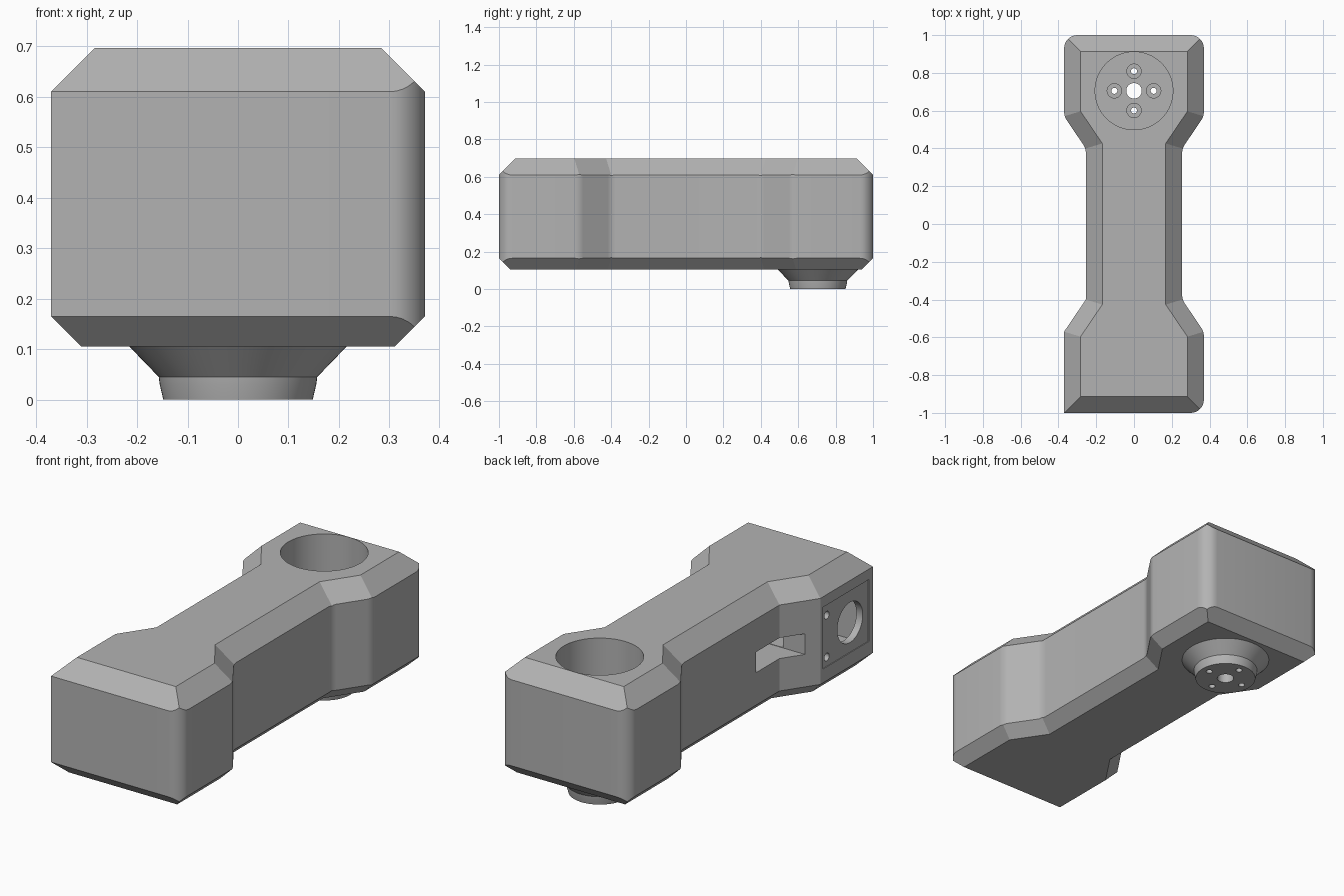
import bpy, bmesh, math
from mathutils import Vector, Matrix

cube = bpy.data.objects.get("Cube")
if cube:
    bpy.data.objects.remove(cube, do_unlink=True)

grey = bpy.data.materials.new("plain_grey")
grey.use_nodes = True
colour = (0.45, 0.45, 0.45, 1)
grey.diffuse_color = colour
grey.node_tree.nodes["Principled BSDF"].inputs["Base Color"].default_value = colour


def make_object(name, bm):
    bmesh.ops.recalc_face_normals(bm, faces=bm.faces)
    mesh = bpy.data.meshes.new(name)
    bm.to_mesh(mesh)
    bm.free()
    mesh.materials.append(grey)
    obj = bpy.data.objects.new(name, mesh)
    bpy.context.collection.objects.link(obj)
    return obj


def box(name, low, high):
    bm = bmesh.new()
    low, high = Vector(low), Vector(high)
    size = Matrix.Diagonal((high - low).to_4d())
    bmesh.ops.create_cube(bm, size=1, matrix=Matrix.Translation((low + high) / 2) @ size)
    return make_object(name, bm)


def cylinder(name, centre, radius, length, axis="Z", segments=48):
    bm = bmesh.new()
    turn = Matrix.Rotation(math.pi / 2, 4, "Y") if axis == "X" else Matrix()
    bmesh.ops.create_cone(bm, cap_ends=True, segments=segments, radius1=radius, radius2=radius,
                          depth=length, matrix=Matrix.Translation(centre) @ turn)
    return make_object(name, bm)


def lathe(name, profile, y, segments=64):
    bm = bmesh.new()
    rings = []
    for r, z in profile:
        rings.append([bm.verts.new((r * math.cos(a), y + r * math.sin(a), z))
                      for a in (2 * math.pi * i / segments for i in range(segments))])
    for a, b in zip(rings, rings[1:]):
        for i in range(segments):
            j = (i + 1) % segments
            bm.faces.new((a[i], a[j], b[j], b[i]))
    bm.faces.new(rings[0])
    bm.faces.new(rings[-1])
    return make_object(name, bm)


def combine(target, other, operation):
    mod = target.modifiers.new(operation.lower(), "BOOLEAN")
    mod.object = other
    mod.operation = operation
    mod.solver = "EXACT"
    bpy.ops.object.select_all(action="DESELECT")
    bpy.context.view_layer.objects.active = target
    target.select_set(True)
    bpy.ops.object.modifier_apply(modifier=mod.name)
    bpy.data.objects.remove(other, do_unlink=True)


# Arm body: dumbbell outline, filleted upright edges, chamfered rims
WIDE, WAIST, Z_LOW, Z_HIGH = 0.37, 0.255, 0.165, 0.61
LOW_CHAMFER, TOP_CHAMFER = 0.06, 0.087
half = [(WIDE, -1, 0.07), (WIDE, -0.57, 0.08), (WAIST, -0.4, 0.08),
        (WAIST, 0.4, 0.08), (WIDE, 0.57, 0.08), (WIDE, 1, 0.07)]
# The motor end of the right side keeps sharp corners
outline = half + [(-x, y, r if y > 0 else 0) for x, y, r in reversed(half)]


def build_arm():
    bm = bmesh.new()
    pts = [Vector((x, y)) for x, y, r in outline]
    n = len(pts)
    corners = []
    for i, p in enumerate(pts):
        e1 = (p - pts[i - 1]).normalized()
        e2 = (pts[(i + 1) % n] - p).normalized()
        n1, n2 = Vector((-e1.y, e1.x)), Vector((-e2.y, e2.x))
        miter = (n1 + n2) / (1 + n1.dot(n2))
        turn = math.atan2(e1.x * e2.y - e1.y * e2.x, e1.dot(e2))
        side = 1 if turn > 0 else -1
        radius = outline[i][2]
        steps = 8 if radius else 0
        high, low = [], []
        for k in range(steps + 1):
            q = p
            if radius:
                direction = Matrix.Rotation(turn * k / steps, 2) @ n1
                q = p + side * radius * (miter - direction)
            gaps = (q - p).dot(n1), (q - p).dot(n2)
            d = min(gaps) if side > 0 else max(gaps)
            high.append(bm.verts.new((q.x, q.y, Z_HIGH + d)))
            low.append(bm.verts.new((q.x, q.y, Z_LOW - d)))
        t, b = p + miter * TOP_CHAMFER, p + miter * LOW_CHAMFER
        corners.append((high, low, bm.verts.new((t.x, t.y, Z_HIGH + TOP_CHAMFER)),
                        bm.verts.new((b.x, b.y, Z_LOW - LOW_CHAMFER))))
    for i, (high, low, top, bottom) in enumerate(corners):
        high2, low2, top2, bottom2 = corners[(i + 1) % n]
        for k in range(len(high) - 1):
            bm.faces.new((low[k], low[k + 1], high[k + 1], high[k]))
            bm.faces.new((high[k], high[k + 1], top))
            bm.faces.new((low[k + 1], low[k], bottom))
        bm.faces.new((low[-1], low2[0], high2[0], high[-1]))
        bm.faces.new((high[-1], high2[0], top2, top))
        bm.faces.new((low2[0], low[-1], bottom, bottom2))
    bm.faces.new([c[2] for c in corners])
    bm.faces.new([c[3] for c in reversed(corners)])
    return make_object("arm_body", bm)


arm = build_arm()

# Output hub below the back end, with its tapered collar
HUB_Y, FLOOR = 0.705, 0.12
hub = lathe("output_hub", [(0.215, 0.15), (0.215, 0.105), (0.157, 0.045),
                           (0.155, 0.03), (0.148, 0)], HUB_Y)
combine(arm, hub, "UNION")

# Round pocket from the top, centre bore and four counterbored bolt holes
cuts = [cylinder("pocket", (0, HUB_Y, FLOOR + 0.5), 0.206, 1, segments=64),
        cylinder("centre_bore", (0, HUB_Y, 0), 0.041, 0.5)]
for i in range(4):
    a = i * math.pi / 2
    x, y = 0.104 * math.cos(a), HUB_Y + 0.104 * math.sin(a)
    cuts.append(cylinder("counterbore", (x, y, 0.11), 0.038, 0.1, segments=32))
    cuts.append(cylinder("bolt_hole", (x, y, 0), 0.016, 0.5, segments=24))

# Motor bay in the front end: faceplate recess, cavity, shaft and screw holes
cuts += [box("faceplate_recess", (-0.4, -0.967, 0.236), (-WIDE + 0.004, -0.59, 0.556)),
         box("motor_cavity", (-0.33, -0.94, 0.236), (0.25, -0.61, 0.556)),
         cylinder("shaft_hole", (-0.35, -0.818, 0.39), 0.104, 0.1, "X")]
for z in (0.284, 0.5):
    cuts.append(cylinder("screw_hole", (-0.35, -0.628, z), 0.02, 0.1, "X", 24))

# Cable slot in the right side of the waist, leading to the motor bay
cuts += [box("cable_slot", (-0.45, -0.506, 0.333), (-0.02, -0.21, 0.44)),
         box("cable_passage", (-0.2, -0.65, 0.335), (-0.04, -0.45, 0.438))]
for cutter in cuts:
    combine(arm, cutter, "DIFFERENCE")

bpy.context.view_layer.objects.active = arm
arm.select_set(True)
bpy.ops.object.shade_smooth_by_angle(angle=math.radians(16))
